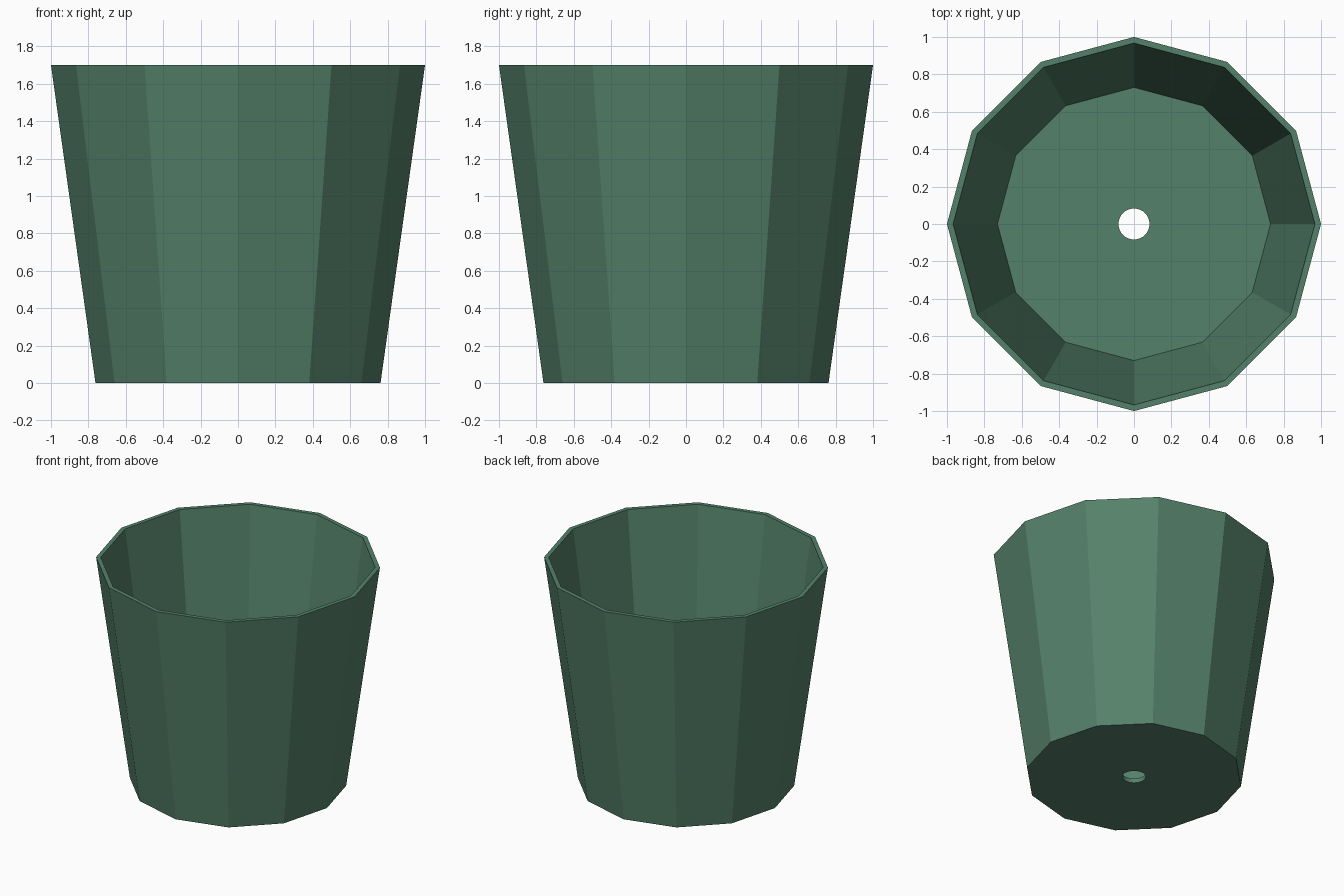
import bpy
import bmesh
from math import cos, sin, tau

cube = bpy.data.objects.get("Cube")
if cube:
    bpy.data.objects.remove(cube, do_unlink=True)

SIDES, HOLE_SIDES = 12, 48
HEIGHT, FLOOR, HOLE = 1.7, 0.035, 0.083

# Matte green
green = bpy.data.materials.new("muted_green")
green.use_nodes = True
colour = (0.09, 0.22, 0.145, 1)
green.diffuse_color = colour
bsdf = next(n for n in green.node_tree.nodes if n.type == "BSDF_PRINCIPLED")
bsdf.inputs["Base Color"].default_value = colour
bsdf.inputs["Roughness"].default_value = 0.8

bm = bmesh.new()


def ring(radius, z, sides):
    """Closed loop of edges."""
    verts = [bm.verts.new((radius * cos(tau * i / sides), radius * sin(tau * i / sides), z))
             for i in range(sides)]
    return verts, [bm.edges.new((verts[i - 1], verts[i])) for i in range(sides)]


def wall(lower, upper):
    """Quads between two matching loops."""
    a, b = lower[0], upper[0]
    for i in range(len(a)):
        bm.faces.new((a[i - 1], a[i], b[i], b[i - 1]))


# Tapered outer wall, rim and inner wall
outer_base = ring(0.762, 0, SIDES)
outer_rim = ring(1.0, HEIGHT, SIDES)
inner_rim = ring(0.967, HEIGHT, SIDES)
inner_base = ring(0.73, FLOOR, SIDES)
wall(outer_base, outer_rim)
wall(outer_rim, inner_rim)
wall(inner_rim, inner_base)

# Floor slab with a round drainage hole
hole_low = ring(HOLE, 0, HOLE_SIDES)
hole_high = ring(HOLE, FLOOR, HOLE_SIDES)
wall(hole_high, hole_low)
for border, hole in ((outer_base, hole_low), (inner_base, hole_high)):
    bmesh.ops.triangle_fill(bm, edges=border[1] + hole[1], use_beauty=True)

bmesh.ops.recalc_face_normals(bm, faces=bm.faces)
mesh = bpy.data.meshes.new("plant_pot")
bm.to_mesh(mesh)
bm.free()
mesh.materials.append(green)
pot = bpy.data.objects.new("plant_pot", mesh)
bpy.context.collection.objects.link(pot)

# Round hole reads smooth, the pot facets stay flat
bpy.context.view_layer.objects.active = pot
pot.select_set(True)
bpy.ops.object.shade_smooth_by_angle(angle=0.3)
